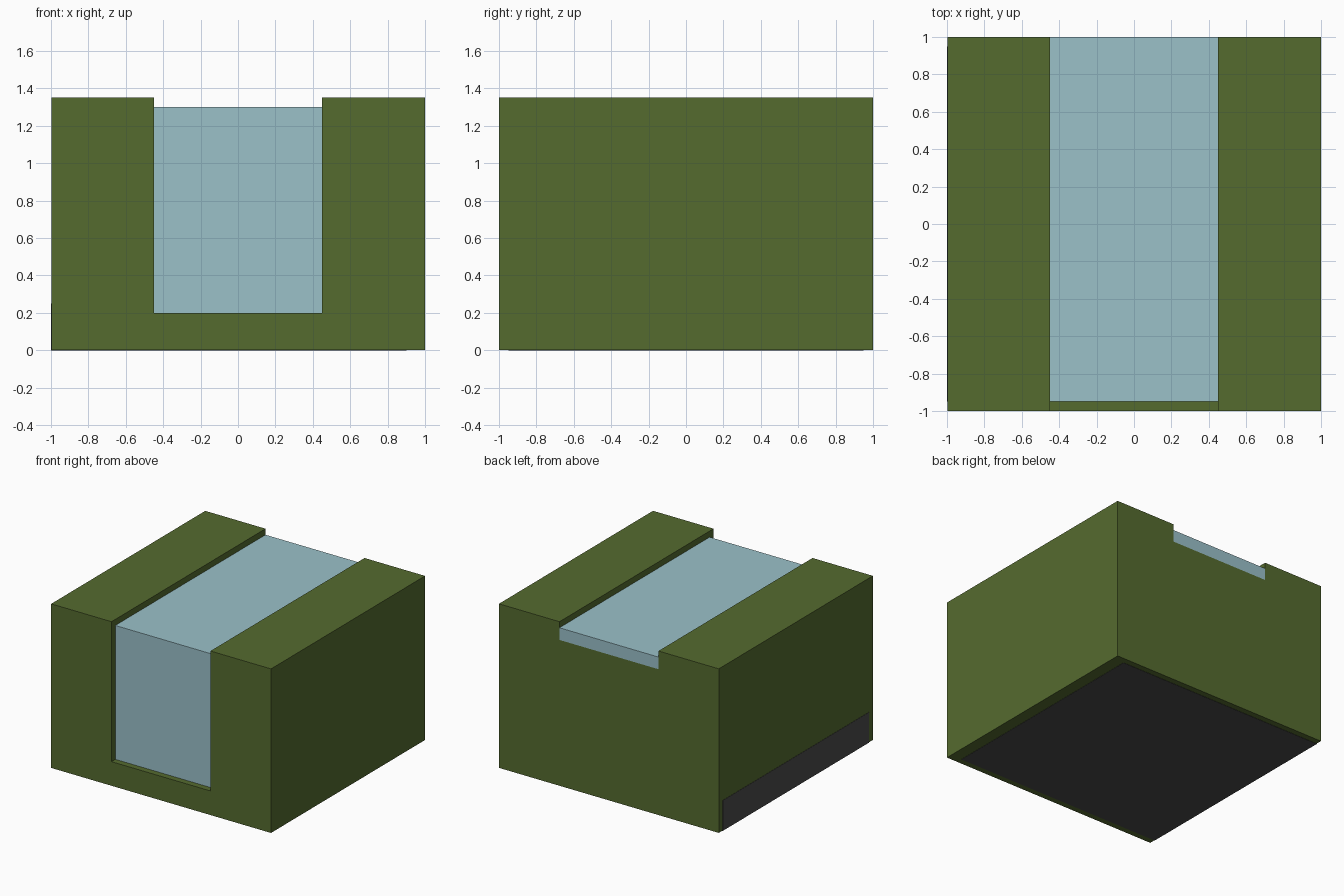
import bpy, bmesh
from mathutils import Vector

if "Cube" in bpy.data.objects:
    bpy.data.objects.remove(bpy.data.objects["Cube"])


def material(name, rgb):
    m = bpy.data.materials.new(name)
    m.diffuse_color = (*rgb, 1.0)
    m.use_nodes = True
    m.node_tree.nodes["Principled BSDF"].inputs["Base Color"].default_value = m.diffuse_color
    return m


OLIVE = material("olive green", (0.0908, 0.1470, 0.0284))
BLUE = material("pale blue", (0.328, 0.533, 0.584))
DARK = material("dark grey", (0.07, 0.07, 0.07))


def prism(name, profile, axis, start, end, mat):
    """Extrude a 2D profile along x (profile is y,z) or y (profile is x,z)."""
    def point(p):
        return (start, p[0], p[1]) if axis == "x" else (p[0], start, p[1])
    bm = bmesh.new()
    face = bm.faces.new([bm.verts.new(point(p)) for p in profile])
    ext = bmesh.ops.extrude_face_region(bm, geom=[face], use_keep_orig=True)
    move = Vector((end - start, 0, 0)) if axis == "x" else Vector((0, end - start, 0))
    verts = [g for g in ext["geom"] if isinstance(g, bmesh.types.BMVert)]
    bmesh.ops.translate(bm, verts=verts, vec=move)
    bmesh.ops.recalc_face_normals(bm, faces=bm.faces)
    me = bpy.data.meshes.new(name)
    bm.to_mesh(me)
    bm.free()
    me.materials.append(mat)
    ob = bpy.data.objects.new(name, me)
    bpy.context.collection.objects.link(ob)
    return ob


# U-shaped housing, open at the top and front
W, H, N, F = 1.0, 1.35, 0.45, 0.2
L, B = -0.998, 0.002  # leaves room for the dark plate
prism("housing", [(L, B), (W, B), (W, H), (N, H), (N, F), (-N, F), (-N, H), (L, H)],
      "y", -1, 1, OLIVE)

# low wall closing the back of the channel
prism("back_wall", [(0.95, F), (1, F), (1, 1.2), (0.95, 1.2)], "x", -N, N, OLIVE)

# pale block filling the channel, with a lip over the back wall
prism("channel_block", [(-0.95, F), (0.95, F), (0.95, 1.2), (1, 1.2), (1, 1.3), (-0.95, 1.3)],
      "x", -N, N, BLUE)

# dark plate under the base, turning up on the left side
prism("base_plate", [(-1, 0), (0.9, 0), (0.9, 0.008), (-0.992, 0.008), (-0.992, 0.25), (-1, 0.25)],
      "y", -0.95, 0.95, DARK)
